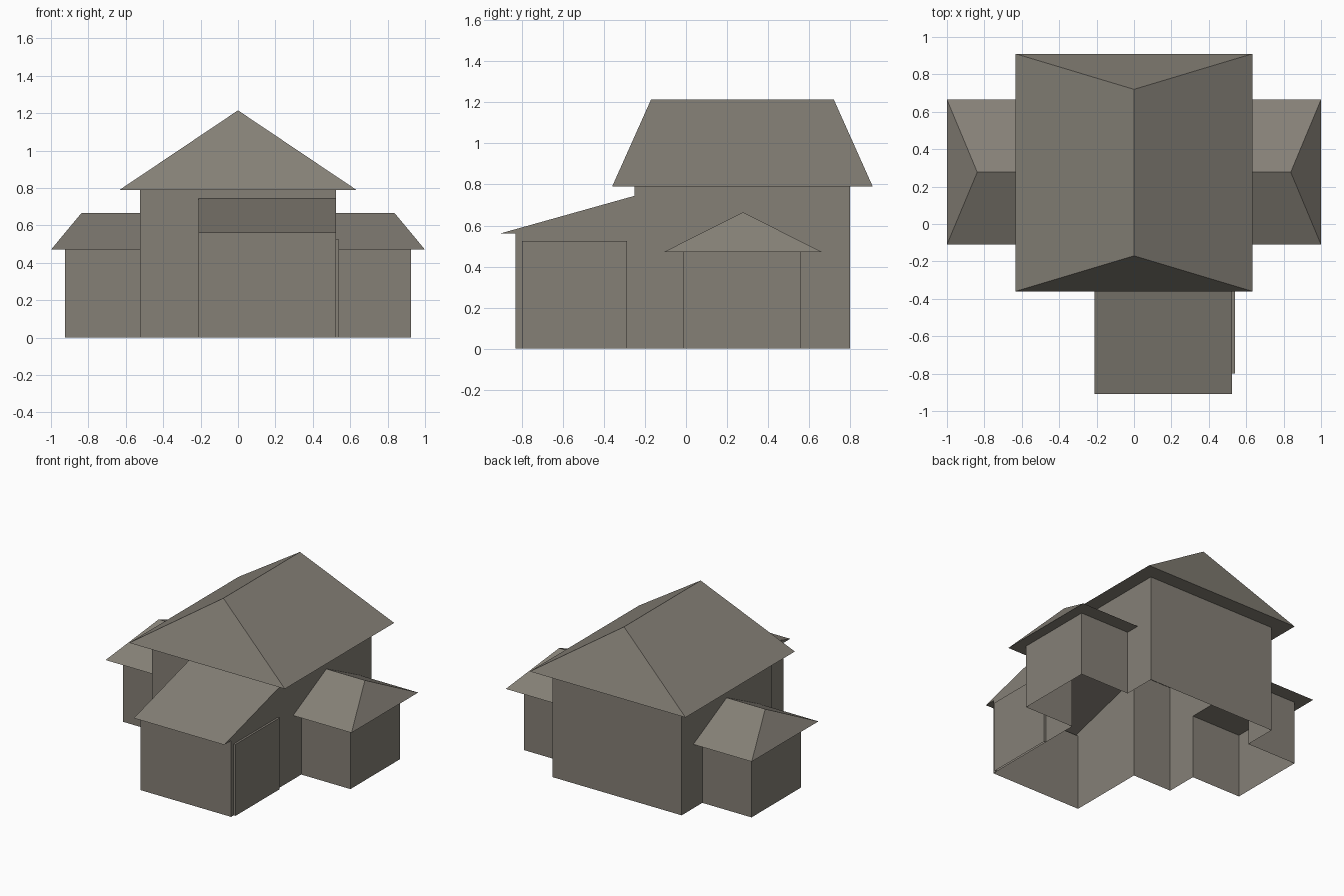
import bpy, bmesh

if "Cube" in bpy.data.objects:
    bpy.data.objects.remove(bpy.data.objects["Cube"])

stone = bpy.data.materials.new("warm_grey")
stone.diffuse_color = (0.235, 0.216, 0.183, 1.0)
stone.use_nodes = True
stone.node_tree.nodes["Principled BSDF"].inputs["Base Color"].default_value = stone.diffuse_color


def build(name, faces):
    """Make an object from polygons given as point lists."""
    bm = bmesh.new()
    for pts in faces:
        bm.faces.new([bm.verts.new(p) for p in pts])
    bmesh.ops.remove_doubles(bm, verts=bm.verts, dist=0.0005)
    bmesh.ops.recalc_face_normals(bm, faces=bm.faces)
    me = bpy.data.meshes.new(name)
    bm.to_mesh(me)
    bm.free()
    me.materials.append(stone)
    ob = bpy.data.objects.new(name, me)
    bpy.context.collection.objects.link(ob)
    return ob


def on_x(x, prof):
    return [(x, y, z) for y, z in prof]


def on_y(y, prof):
    return [(x, y, z) for x, z in prof]


W, Y0, Y1, H = 0.525, -0.25, 0.80, 0.79    # main house
WY0, WY1, WX, WH = -0.015, 0.56, 0.925, 0.47  # side wings
GX = -0.21                                 # left edge of front annex

# Main walls: hollow, open below, with openings into wings and annex
side = [(Y0, 0), (WY0, 0), (WY0, WH), (WY1, WH), (WY1, 0), (Y1, 0), (Y1, H), (Y0, H)]
front = [(-W, 0), (GX, 0), (GX, 0.745), (W, 0.745), (W, H), (-W, H)]
back = [(-W, 0), (W, 0), (W, H), (-W, H)]
build("main_walls", [on_x(-W, side), on_x(W, side), on_y(Y0, front), on_y(Y1, back)])

# Main hipped roof with flat soffit
a, b, c, d = (-0.633, -0.36, H), (0.633, -0.36, H), (0.633, 0.91, H), (-0.633, 0.91, H)
r0, r1 = (0, -0.17, 1.215), (0, 0.72, 1.215)
build("main_roof", [[a, b, r0], [b, c, r1, r0], [c, d, r1], [d, a, r0, r1], [d, c, b, a]])

# Front annex: lean-to profile swept across its width
prof = [(-0.83, 0), (-0.83, 0.56), (-0.91, 0.56), (Y0, 0.745), (Y0, 0)]
strips = [[(GX, *p), (W, *p), (W, *q), (GX, *q)] for p, q in zip(prof[:3], prof[1:4])]
build("front_annex", [on_x(GX, prof), on_x(W, prof)] + strips)

# Annex side door, slightly raised from the wall
dy0, dy1, dz, dx = -0.80, -0.287, 0.525, 0.54
door = [(dy0, 0), (dy0, dz), (dy1, dz), (dy1, 0)]
build("annex_door", [on_x(dx, door)] + [
    [(W, *p), (dx, *p), (dx, *q), (W, *q)] for p, q in zip(door, door[1:])])

# Mirrored side wings, each with a half-hipped roof
for s, label in ((-1, "left"), (1, "right")):
    wall = [(s * W, 0), (s * WX, 0), (s * WX, WH), (s * W, WH)]
    end = [(WY0, 0), (WY1, 0), (WY1, WH), (WY0, WH)]
    build(label + "_wing_walls", [on_y(WY0, wall), on_y(WY1, wall), on_x(s * WX, end)])
    e0, e1 = (s * W, -0.11, WH), (s * W, 0.665, WH)
    f0, f1 = (s, -0.11, WH), (s, 0.665, WH)
    p, q = (s * W, 0.277, 0.665), (s * 0.838, 0.277, 0.665)
    build(label + "_wing_roof", [[e0, f0, q, p], [f0, f1, q], [f1, e1, p, q], [e0, e1, f1, f0]])
